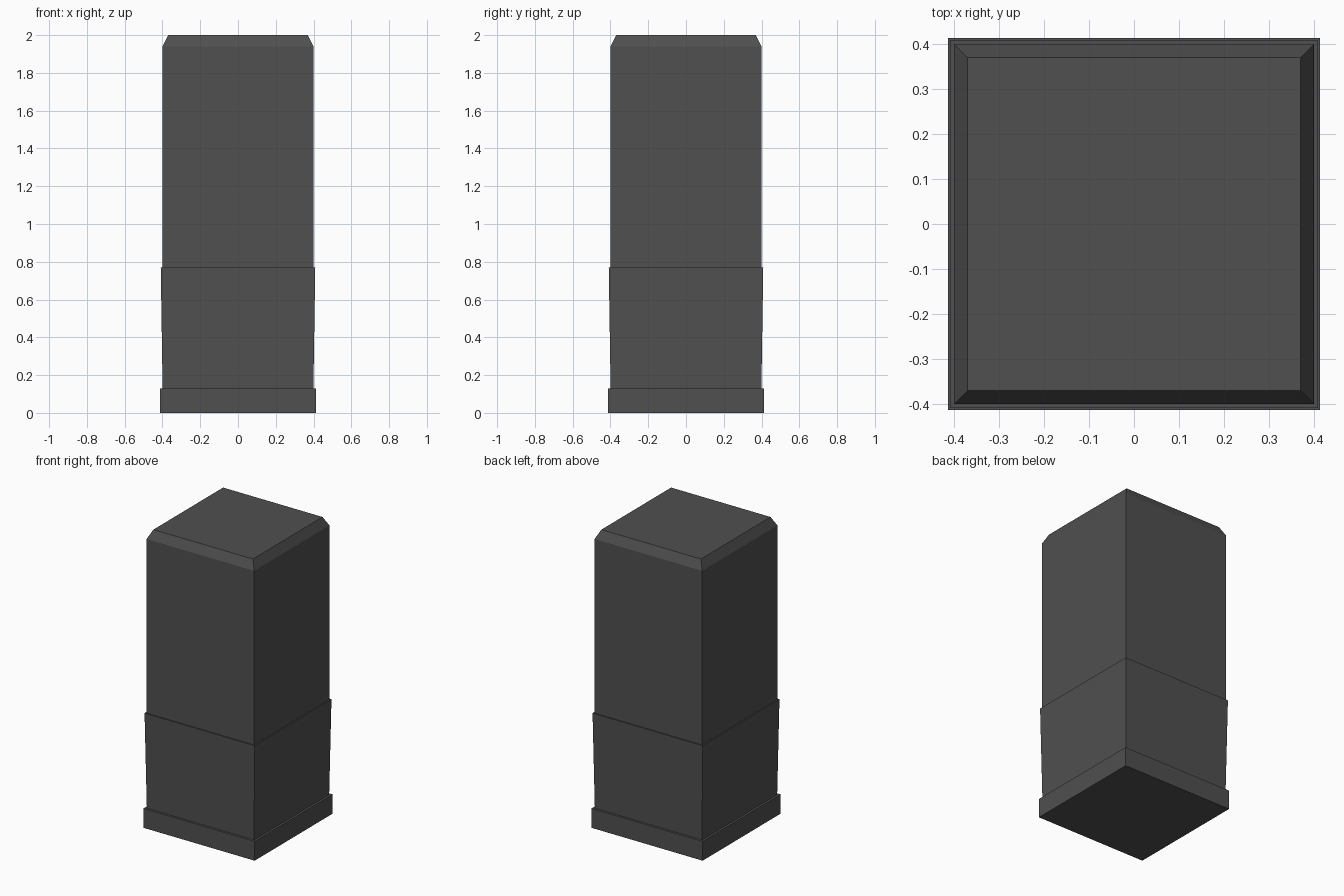
import bpy, bmesh

if "Cube" in bpy.data.objects:
    bpy.data.objects.remove(bpy.data.objects["Cube"])

# Dark grey material
mat = bpy.data.materials.new("dark grey")
mat.diffuse_color = (0.08, 0.08, 0.08, 1)
mat.use_nodes = True
mat.node_tree.nodes["Principled BSDF"].inputs["Base Color"].default_value = mat.diffuse_color

# Stepped pillar profile: (half width, height)
profile = [
    (0.414, 0.0), (0.414, 0.13),   # plinth
    (0.399, 0.13), (0.409, 0.77),  # flared lower band
    (0.40, 0.77), (0.40, 1.94),    # shaft
    (0.37, 2.0),                   # chamfered top
]

bm = bmesh.new()
rings = [[bm.verts.new((sx * h, sy * h, z))
          for sx, sy in ((-1, -1), (1, -1), (1, 1), (-1, 1))]
         for h, z in profile]
for low, high in zip(rings, rings[1:]):
    for i in range(4):
        j = (i + 1) % 4
        bm.faces.new((low[i], low[j], high[j], high[i]))
bm.faces.new(rings[0][::-1])
bm.faces.new(rings[-1])
bmesh.ops.recalc_face_normals(bm, faces=bm.faces[:])

mesh = bpy.data.meshes.new("square_pillar")
bm.to_mesh(mesh)
bm.free()
mesh.materials.append(mat)
pillar = bpy.data.objects.new("square_pillar", mesh)
bpy.context.collection.objects.link(pillar)
